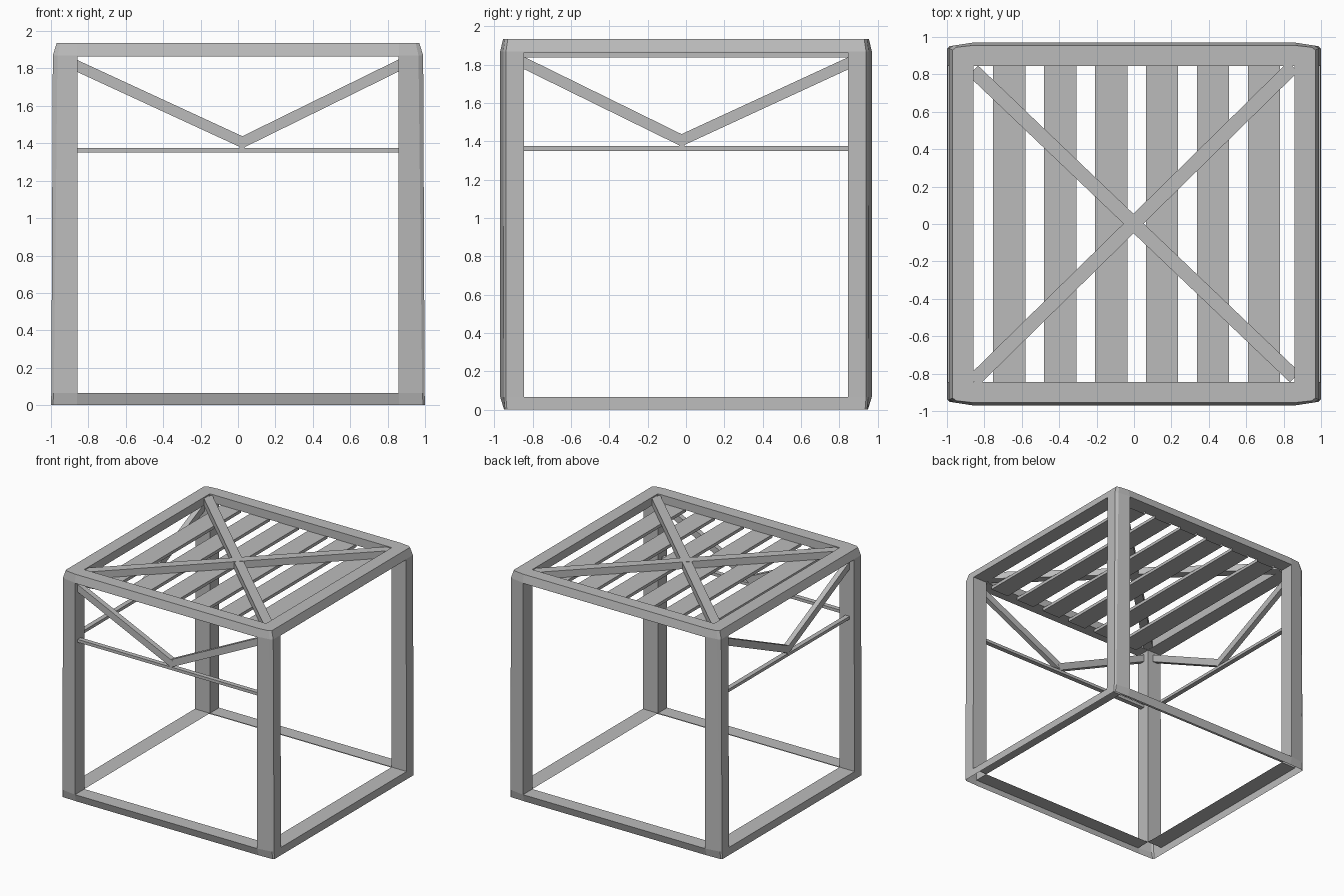
import bpy, bmesh
from mathutils import Vector, Matrix

cube = bpy.data.objects.get("Cube")
if cube:
    bpy.data.objects.remove(cube, do_unlink=True)

grey = bpy.data.materials.new("plain grey")
grey.use_nodes = True
colour = (0.5, 0.5, 0.5, 1)
grey.diffuse_color = colour
grey.node_tree.nodes["Principled BSDF"].inputs["Base Color"].default_value = colour


def add_object(name, bm):
    mesh = bpy.data.meshes.new(name)
    bmesh.ops.recalc_face_normals(bm, faces=bm.faces)
    bm.to_mesh(mesh)
    bm.free()
    mesh.materials.append(grey)
    obj = bpy.data.objects.new(name, mesh)
    bpy.context.collection.objects.link(obj)
    return obj


def box(name, low, high, open_ends=False):
    low, high = Vector(low), Vector(high)
    bm = bmesh.new()
    bmesh.ops.create_cube(bm, size=1)
    if open_ends:
        ends = [f for f in bm.faces if abs(f.normal.y) > 0.9]
        bmesh.ops.delete(bm, geom=ends, context='FACES_ONLY')
    bmesh.ops.scale(bm, vec=high - low, verts=bm.verts)
    bmesh.ops.translate(bm, vec=(low + high) / 2, verts=bm.verts)
    return add_object(name, bm)


def bar(name, start, end, width, depth, normal):
    """Straight bar from start to end; depth is measured along normal."""
    start, end, normal = Vector(start), Vector(end), Vector(normal)
    along = (end - start).normalized()
    side = normal.cross(along)
    turn = Matrix((along, side, normal)).transposed().to_4x4()
    bm = bmesh.new()
    bmesh.ops.create_cube(bm, size=1)
    bmesh.ops.scale(bm, vec=((end - start).length, width, depth), verts=bm.verts)
    bmesh.ops.transform(bm, matrix=Matrix.Translation((start + end) / 2) @ turn, verts=bm.verts)
    return add_object(name, bm)


# Outer block: four levels of a rectangle with softened corners
def level(bm, z, corner):
    loop = [(x, y) for x, y in corner]
    loop += [(-x, y) for x, y in reversed(corner)]
    loop += [(-x, -y) for x, y in corner]
    loop += [(x, -y) for x, y in reversed(corner)]
    return [bm.verts.new((x, y, z)) for x, y in loop]


bm = bmesh.new()
levels = [
    level(bm, 0, [(1.0, 0.935), (0.99, 0.945), (0.86, 0.95)]),
    level(bm, 0.065, [(0.998, 0.94), (0.985, 0.951), (0.86, 0.97)]),
    level(bm, 1.87, [(0.99, 0.94), (0.965, 0.954), (0.86, 0.97)]),
    level(bm, 1.935, [(0.97, 0.93), (0.95, 0.945), (0.86, 0.955)]),
]
for lower, upper in zip(levels, levels[1:]):
    for i in range(len(lower)):
        j = (i + 1) % len(lower)
        bm.faces.new((lower[i], lower[j], upper[j], upper[i]))
bm.faces.new(levels[0])
bm.faces.new(levels[-1])
frame = add_object("frame", bm)

# Hollow the block along each axis so that posts and rails remain
X, Y, LOW, HIGH = 0.857, 0.845, 0.065, 1.865
cutters = [
    box("cutter_x", (-2, -Y, LOW), (2, Y, HIGH)),
    box("cutter_y", (-X, -2, LOW), (X, 2, HIGH)),
    box("cutter_z", (-X, -Y, -1), (X, Y, 3)),
]
for cutter in cutters:
    cutter.hide_render = True
    mod = frame.modifiers.new("hollow", 'BOOLEAN')
    mod.operation = 'DIFFERENCE'
    mod.solver = 'EXACT'
    mod.object = cutter
graph = bpy.context.evaluated_depsgraph_get()
hollow = bpy.data.meshes.new_from_object(frame.evaluated_get(graph))
frame.modifiers.clear()
frame.data = hollow
for cutter in cutters:
    bpy.data.objects.remove(cutter, do_unlink=True)

# Bottom rails are open angle sections: no underside, no inner wall
bm = bmesh.new()
bm.from_mesh(hollow)
open_faces = []
for f in bm.faces:
    top = max(v.co.z for v in f.verts)
    inner = all(abs(v.co.x) < X + 0.001 and abs(v.co.y) < Y + 0.001 for v in f.verts)
    if top < 0.001 or (inner and top < LOW + 0.001):
        open_faces.append(f)
bmesh.ops.delete(bm, geom=open_faces, context='FACES')
bm.to_mesh(hollow)
bm.free()

# Roof slats, open at the hidden ends
for i in range(6):
    x = -0.667 + i * 0.2725
    box(f"roof_slat_{i + 1}", (x - 0.086, -0.87, 1.838), (x + 0.086, 0.87, 1.864), True)

# Crossed roof braces
bar("roof_brace_a", (-0.86, -0.84, 1.897), (0.85, 0.84, 1.897), 0.075, 0.06, (0, 0, 1))
bar("roof_brace_b", (-0.86, 0.82, 1.895), (0.86, -0.82, 1.895), 0.075, 0.06, (0, 0, 1))


# Rail and V brace on the front and on one side
def braced_side(name, place, normal):
    bar(name + "_rail", place(-0.9, 1.362), place(0.9, 1.362), 0.025, 0.04, normal)
    bar(name + "_brace_a", place(-0.9, 1.832), place(0.045, 1.396), 0.058, 0.045, normal)
    bar(name + "_brace_b", place(0.9, 1.836), place(0.0, 1.394), 0.058, 0.043, normal)


braced_side("front", lambda s, z: (s, -0.915, z), (0, -1, 0))
braced_side("right", lambda s, z: (-0.93, -s, z), (-1, 0, 0))
